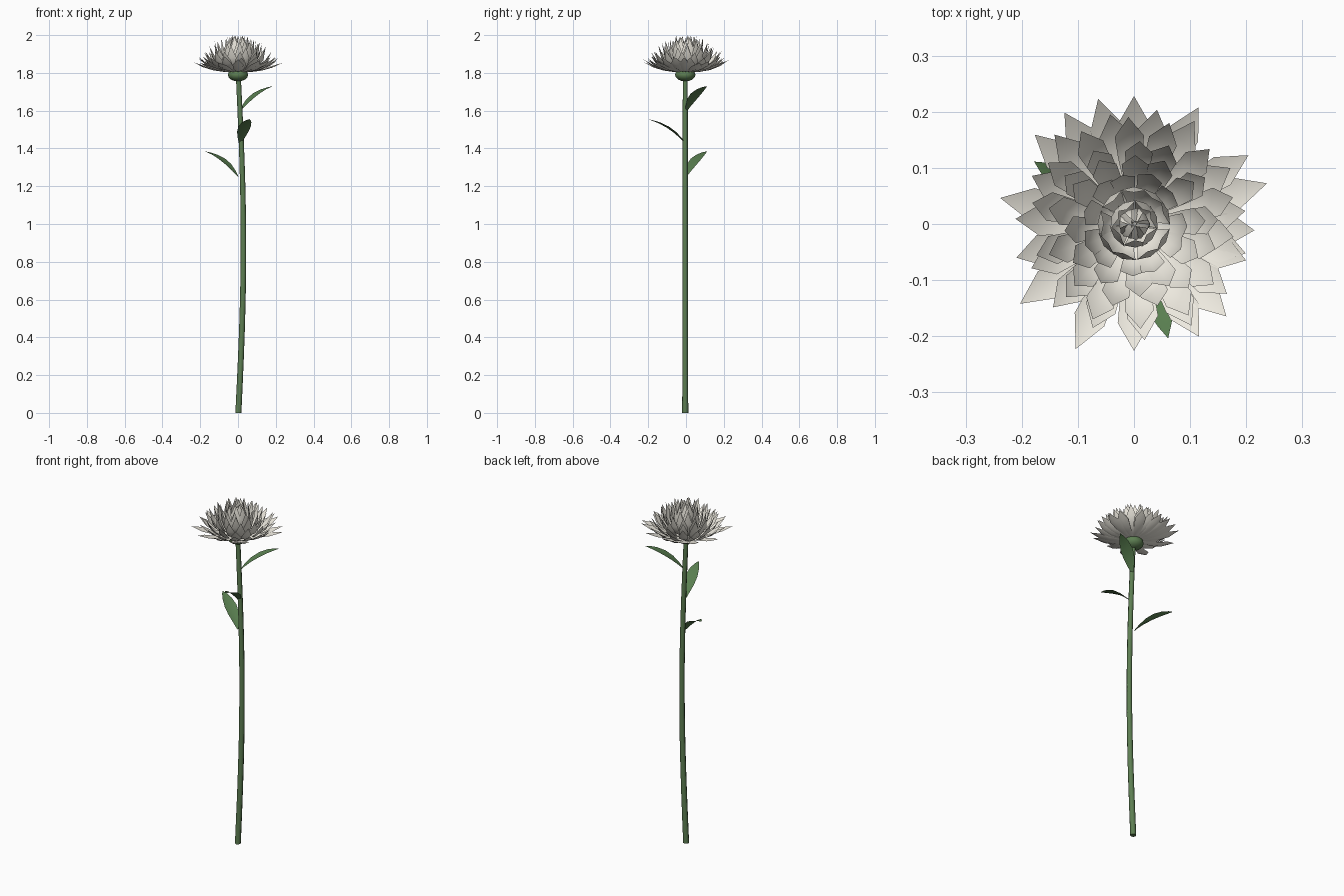
import bpy, bmesh, random
from math import sin, cos, pi, radians
from mathutils import Vector

if "Cube" in bpy.data.objects:
    bpy.data.objects.remove(bpy.data.objects["Cube"])

random.seed(4)


def material(name, rgb):
    m = bpy.data.materials.new(name)
    m.diffuse_color = (*rgb, 1)
    m.use_nodes = True
    m.node_tree.nodes["Principled BSDF"].inputs["Base Color"].default_value = m.diffuse_color
    return m


green = material("green", (0.11, 0.21, 0.085))
leaf_green = material("leaf green", (0.10, 0.21, 0.08))
cream = material("cream", (0.85, 0.82, 0.74))


def finish(bm, name, mat, smooth=True):
    me = bpy.data.meshes.new(name)
    bm.to_mesh(me)
    bm.free()
    for p in me.polygons:
        p.use_smooth = smooth
    me.materials.append(mat)
    ob = bpy.data.objects.new(name, me)
    bpy.context.collection.objects.link(ob)
    return ob


def blade(bm, origin, ang, p0, p1, p2, half, shape, cup):
    """Cupped blade along a bezier (distance, height) profile, turned by ang."""
    out = Vector((cos(ang), sin(ang), 0))
    side = Vector((-sin(ang), cos(ang), 0))
    up = Vector((0, 0, 1))
    p0, p1, p2 = Vector(p0), Vector(p1), Vector(p2)
    prev = None
    for t, w in shape:
        c = p0 * (1 - t) ** 2 + p1 * 2 * t * (1 - t) + p2 * t * t
        d = ((p1 - p0) * (1 - t) + (p2 - p1) * t).normalized()
        n = out * -d.y + up * d.x
        mid = Vector(origin) + out * c.x + up * c.y
        if w == 0:
            row = [bm.verts.new(mid)] * 3
        else:
            row = [bm.verts.new(mid + side * half * w * u + n * cup * half * w * abs(u))
                   for u in (-1, 0, 1)]
        if prev:
            for i in (0, 1):
                f = [prev[i], prev[i + 1], row[i + 1], row[i]]
                bm.faces.new(f[:3] if w == 0 else f)
        prev = row


# Bowed, slightly tapering stem
bm = bmesh.new()
SIDES, STEPS = 8, 12
rings = []
for k in range(STEPS + 1):
    t = k / STEPS
    x, r = 0.002 + 0.027 * sin(pi * t), 0.016 - 0.003 * t
    rings.append([bm.verts.new((x + r * cos(2 * pi * i / SIDES),
                                -0.004 + r * sin(2 * pi * i / SIDES), 1.78 * t))
                  for i in range(SIDES)])
for a, b in zip(rings, rings[1:]):
    for i in range(SIDES):
        j = (i + 1) % SIDES
        bm.faces.new((a[i], a[j], b[j], b[i]))
bm.faces.new(rings[0][::-1])
bm.faces.new(rings[-1])
stem = finish(bm, "stem", green)
bpy.context.view_layer.objects.active = stem
stem.select_set(True)
bpy.ops.object.shade_smooth_by_angle(angle=radians(50))

# Green cup under the flower head
bm = bmesh.new()
bmesh.ops.create_uvsphere(bm, u_segments=12, v_segments=8, radius=1)
for v in bm.verts:
    v.co = Vector((v.co.x * 0.054, -0.004 + v.co.y * 0.054, 1.790 + v.co.z * 0.035))
finish(bm, "calyx", green)

# Three arching leaves spiralling round the stem
LEAF = [(0, 0.12), (0.15, 0.5), (0.35, 0.9), (0.55, 1), (0.75, 0.75), (0.9, 0.38), (1, 0)]
for i, (x, z, deg) in enumerate([(0.0, 1.25, 148), (0.01, 1.42, -76), (0.01, 1.595, 32)]):
    bm = bmesh.new()
    blade(bm, (x, 0, z), radians(deg), (0, 0), (0.085, 0.10), (0.21, 0.135), 0.034, LEAF, 0.2)
    finish(bm, f"leaf_{i + 1}", leaf_green)

# Outer petals: irregular (angle, tip radius) pairs
PETAL = [(0, 0.3), (0.2, 0.55), (0.45, 0.85), (0.72, 1), (1, 0)]
OUTER = [(17, .248), (31, .238), (61, .238), (90, .228), (106, .232), (122, .234),
         (138, .238), (169, .243), (196, .218), (215, .248), (245, .246), (270, .226),
         (300, .232), (315, .233), (342, .21), (357, .215)]
bm = bmesh.new()
for deg, r in OUTER:
    blade(bm, (0, 0, 0), radians(deg), (0.03, 1.805), (0.15, 1.80),
          (r, 1.86 + (0.24 - r) * 0.8), 0.029, PETAL, 0.25)
finish(bm, "outer_petals", cream)

# Inner petal rings: count, tip (r, z), bezier control (r, z), base (r, z), half width
RINGS = [
    (15, (0.208, 1.885), (0.150, 1.800), (0.03, 1.808), 0.028),
    (14, (0.184, 1.917), (0.150, 1.805), (0.03, 1.810), 0.026),
    (13, (0.155, 1.943), (0.135, 1.810), (0.03, 1.812), 0.025),
    (12, (0.126, 1.965), (0.115, 1.815), (0.02, 1.815), 0.024),
    (11, (0.092, 1.980), (0.100, 1.825), (0.02, 1.815), 0.023),
    (9, (0.055, 1.995), (0.088, 1.845), (0.02, 1.820), 0.024),
    (7, (0.030, 1.997), (0.065, 1.870), (0.01, 1.825), 0.023),
    (5, (-0.005, 1.975), (0.050, 1.900), (0.01, 1.825), 0.022),
]
for k, (n, tip, ctrl, base, half) in enumerate(RINGS):
    bm = bmesh.new()
    for i in range(n):
        ang = 2 * pi * (i + random.uniform(-0.15, 0.15)) / n + 2.4 * k + 0.15
        s = random.uniform(0.95, 1.04)
        dz = random.uniform(-0.008, 0.004)
        blade(bm, (0, 0, 0), ang, base, ctrl, (tip[0] * s, tip[1] + dz), half, PETAL, 0.25)
    finish(bm, f"petal_ring_{k + 1}", cream)
